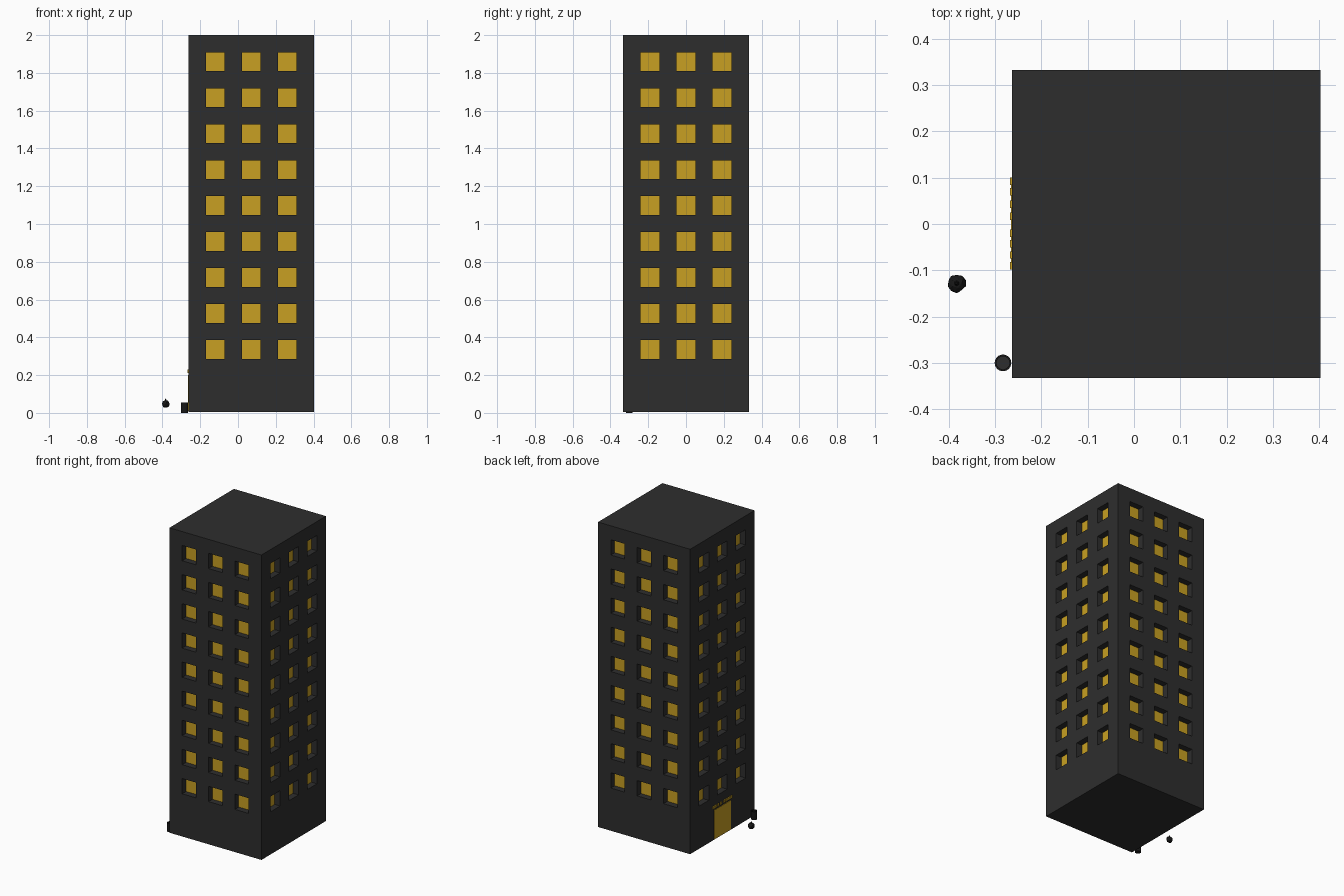
import bpy, bmesh, math, random
from mathutils import Matrix, Vector

cube = bpy.data.objects.get("Cube")
if cube:
    bpy.data.objects.remove(cube, do_unlink=True)


def material(name, rgb):
    m = bpy.data.materials.new(name)
    m.use_nodes = True
    m.diffuse_color = (*rgb, 1)
    m.node_tree.nodes["Principled BSDF"].inputs["Base Color"].default_value = (*rgb, 1)
    return m


CONCRETE = material("dark concrete", (0.027, 0.027, 0.027))
YELLOW = material("warm yellow", (0.58, 0.35, 0.016))
BLACK = material("black plastic", (0.009, 0.009, 0.009))


def finish(name, bm, *mats):
    mesh = bpy.data.meshes.new(name)
    bm.to_mesh(mesh)
    bm.free()
    for m in mats:
        mesh.materials.append(m)
    ob = bpy.data.objects.new(name, mesh)
    bpy.context.collection.objects.link(ob)
    return ob


def box(name, lo, hi, mat):
    lo, hi = Vector(lo), Vector(hi)
    bm = bmesh.new()
    bmesh.ops.create_cube(bm, size=1, matrix=Matrix.Translation((lo + hi) / 2)
                          @ Matrix.Diagonal((*(hi - lo), 1)))
    return finish(name, bm, mat)


# Tower: four gridded walls with recessed lit windows, plus roof and underside
CX, HALF, BASE, TOP = 0.07, 0.333, 0.006, 2.0
PITCH, HOLE, DEPTH = 0.1905, 0.05, 0.04
across = [-HALF] + [c * PITCH + s * HOLE for c in (-1, 0, 1) for s in (-1, 1)] + [HALF]
up = [BASE] + [0.335 + r * PITCH + s * HOLE for r in range(9) for s in (-1, 1)] + [TOP]

bm = bmesh.new()
for side in range(4):
    turn = Matrix.Translation((CX, 0, 0)) @ Matrix.Rotation(side * math.pi / 2, 4, 'Z')

    def quad(points, mat=0):
        face = bm.faces.new([bm.verts.new(turn @ Vector(p)) for p in points])
        face.material_index = mat

    for i in range(len(across) - 1):
        for j in range(len(up) - 1):
            a, b, c, d = across[i], across[i + 1], up[j], up[j + 1]
            rim = [(a, -HALF, c), (b, -HALF, c), (b, -HALF, d), (a, -HALF, d)]
            if i % 2 and j % 2:
                back = [(x, y + DEPTH, z) for x, y, z in rim]
                quad(back, 1)
                for k in range(4):
                    n = (k + 1) % 4
                    quad([rim[k], rim[n], back[n], back[k]])
            else:
                quad(rim)
bmesh.ops.remove_doubles(bm, verts=bm.verts, dist=0.0005)
bmesh.ops.holes_fill(bm, edges=[e for e in bm.edges if e.is_boundary], sides=0)
bmesh.ops.recalc_face_normals(bm, faces=bm.faces)
finish("tower", bm, CONCRETE, YELLOW)

# Entrance door and the row of plain trim blocks above it
WALL = CX - HALF
box("entrance_door", (WALL - 0.003, -0.087, 0.01), (WALL + 0.002, 0.087, 0.2), YELLOW)
for k, y in enumerate((0.092, 0.07, 0.043, 0.017, -0.02, -0.043, -0.067, -0.09)):
    box(f"door_trim_{k + 1}", (WALL - 0.005, y - 0.008, 0.211),
        (WALL + 0.001, y + 0.008, 0.229), YELLOW)

# Open round bin: lathed wall profile
bm = bmesh.new()
profile = [(0, 0), (0.018, 0), (0.018, 0.055), (0.014, 0.055), (0.014, 0.045), (0, 0.045)]
verts = [bm.verts.new((r, 0, z)) for r, z in profile]
edges = [bm.edges.new(pair) for pair in zip(verts, verts[1:])]
bmesh.ops.spin(bm, geom=verts + edges, cent=(0, 0, 0), axis=(0, 0, 1),
               angle=math.tau, steps=24)
bmesh.ops.remove_doubles(bm, verts=bm.verts, dist=0.0001)
bmesh.ops.recalc_face_normals(bm, faces=bm.faces)
for f in bm.faces:
    centre = f.calc_center_median()
    f.material_index = int(centre.xy.length < 0.013 and centre.z > 0.04)
bin_ob = finish("round_bin", bm, BLACK, CONCRETE)
bin_ob.location = (-0.283, -0.3, 0)

# Crumpled rubbish bag with a tied top
random.seed(4)
bm = bmesh.new()
bmesh.ops.create_icosphere(bm, subdivisions=2, radius=0.02)
for v in bm.verts:
    v.co *= random.uniform(0.88, 1.1)
bmesh.ops.create_cone(bm, cap_ends=True, segments=6, radius1=0.006, radius2=0.002,
                      depth=0.012, matrix=Matrix.Translation((0, 0, 0.023)))
bag = finish("rubbish_bag", bm, BLACK)
bag.location = (-0.383, -0.128, 0.047)
